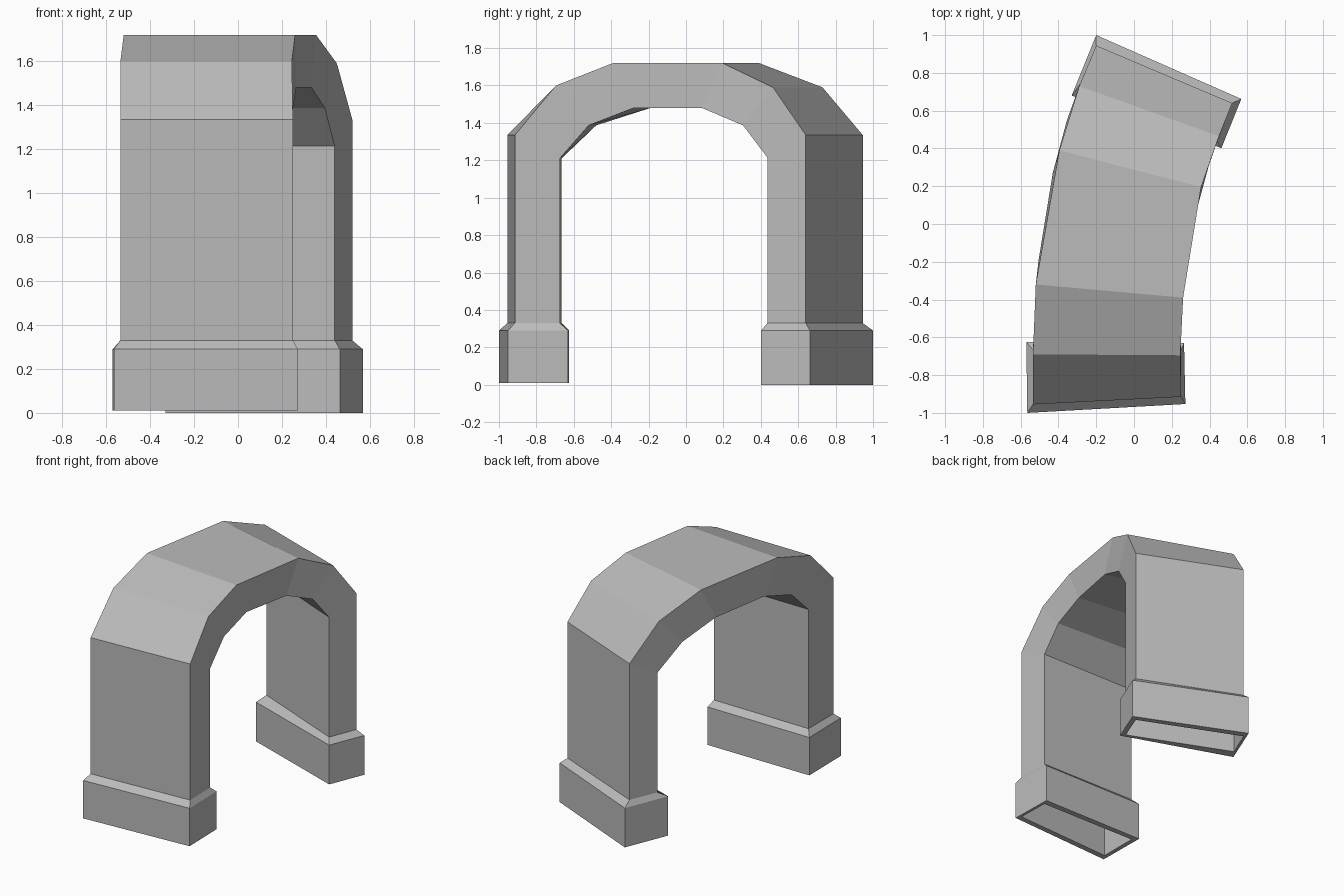
import bpy
import bmesh

cube = bpy.data.objects.get("Cube")
if cube:
    bpy.data.objects.remove(cube)

# Single stone colour
stone = bpy.data.materials.new("grey_stone")
stone.use_nodes = True
colour = (0.5, 0.5, 0.5, 1)
stone.diffuse_color = colour
stone.node_tree.nodes["Principled BSDF"].inputs["Base Color"].default_value = colour


def loft(name, rings):
    """Skin a sequence of four-cornered rings into one open-ended shell."""
    bm = bmesh.new()
    loops = [[bm.verts.new(corner) for corner in ring] for ring in rings]
    for low, high in zip(loops, loops[1:]):
        for i in range(4):
            j = (i + 1) % 4
            bm.faces.new((low[i], low[j], high[j], high[i]))
    bmesh.ops.recalc_face_normals(bm, faces=bm.faces)
    mesh = bpy.data.meshes.new(name)
    bm.to_mesh(mesh)
    bm.free()
    mesh.materials.append(stone)
    obj = bpy.data.objects.new(name, mesh)
    bpy.context.collection.objects.link(obj)
    return obj


def at_height(plan, z):
    return [(x, y, z) for x, y in plan]


# Four edges of the curved arch in plan, from front springing to back springing
outer_right = [(-.535, -.955), (-.535, -.69), (-.52, -.32), (-.395, .39), (-.29, .73), (-.2, .945)]
outer_left = [(.25, -.915), (.245, -.695), (.26, -.39), (.355, .195), (.45, .465), (.52, .64)]
inner_left = [(.245, -.675), (.25, -.52), (.265, -.28), (.335, .085), (.395, .305), (.44, .435)]
inner_right = [(-.535, -.665), (-.525, -.48), (-.505, -.19), (-.43, .27), (-.355, .55), (-.286, .74)]
outer_height = [1.335, 1.6, 1.72, 1.72, 1.59, 1.335]
inner_height = [1.21, 1.387, 1.48, 1.48, 1.387, 1.215]

# Curved vault made of flat facets, with straight legs below each springing
vault = []
for a, b, c, d, high, low in zip(outer_right, outer_left, inner_left, inner_right,
                                 outer_height, inner_height):
    vault.append([(*a, high), (*b, high), (*c, low), (*d, low)])

front_leg = [corner[:2] for corner in vault[0]]
back_leg = [corner[:2] for corner in vault[-1]]
front_bottom, back_bottom = .01, 0
loft("arch", [at_height(front_leg, front_bottom)] + vault + [at_height(back_leg, back_bottom)])

# Wider plinth around each leg, with a chamfered top and an open underside
front_plan = [(-.565, -1), (.272, -.953), (.265, -.63), (-.57, -.625)]
back_plan = [(-.2, 1), (.568, .662), (.463, .402), (-.33, .68)]
for name, leg, plan, bottom in (("front_plinth", front_leg, front_plan, front_bottom),
                                ("back_plinth", back_leg, back_plan, back_bottom)):
    loft(name, [at_height(leg, bottom), at_height(plan, bottom),
                at_height(plan, .29), at_height(leg, .33)])
